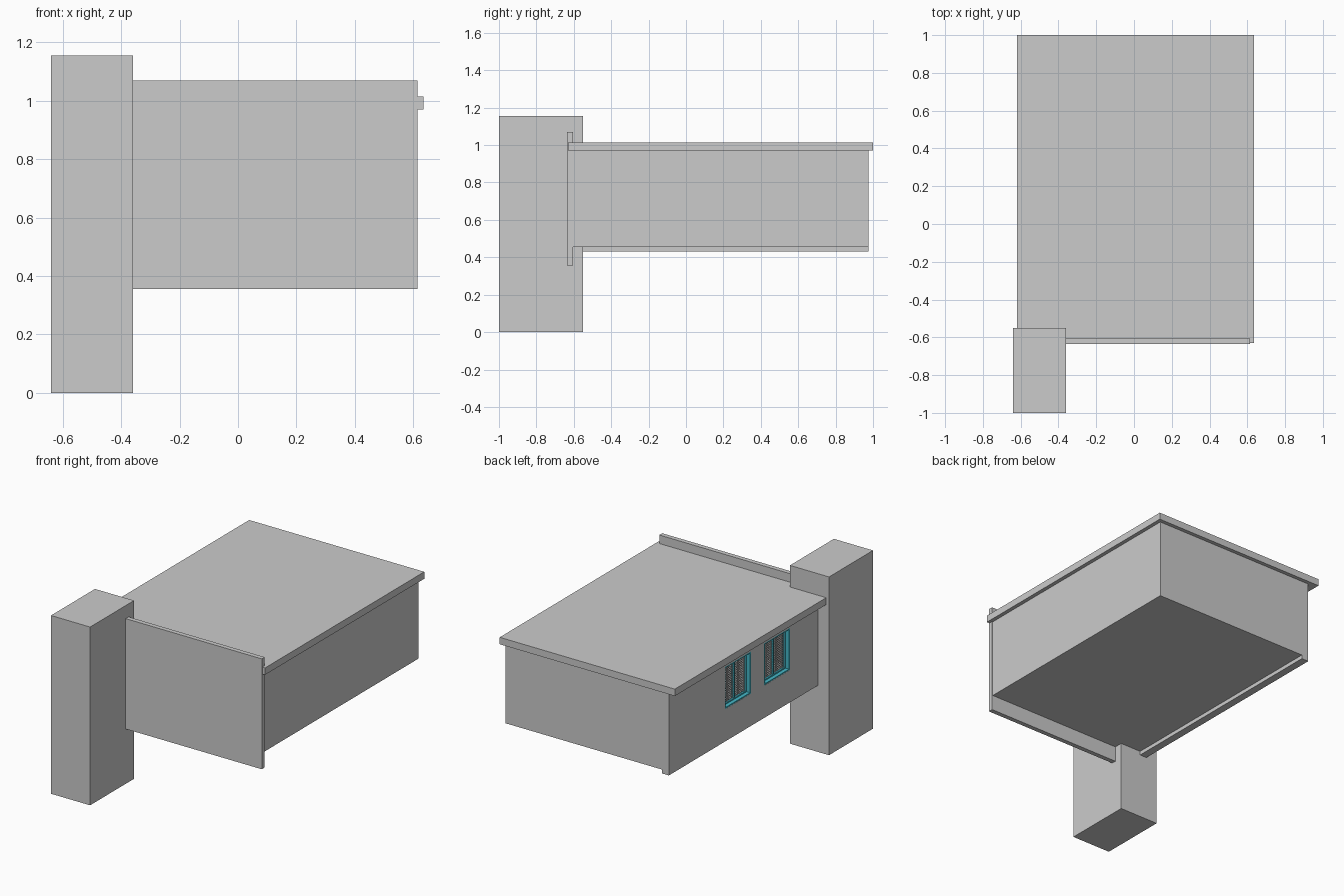
import bpy, bmesh
from mathutils import Vector

if "Cube" in bpy.data.objects:
    bpy.data.objects.remove(bpy.data.objects["Cube"])

teal = bpy.data.materials.new("teal_paint")
teal.diffuse_color = (0.06, 0.48, 0.58, 1)
teal.use_nodes = True
teal.node_tree.nodes["Principled BSDF"].inputs["Base Color"].default_value = teal.diffuse_color


def boxes(name, spans, mat=None):
    """One object made of axis-aligned boxes (x0, x1, y0, y1, z0, z1)."""
    bm = bmesh.new()
    for x0, x1, y0, y1, z0, z1 in spans:
        verts = bmesh.ops.create_cube(bm, size=1)["verts"]
        size = Vector((x1 - x0, y1 - y0, z1 - z0))
        mid = Vector((x0 + x1, y0 + y1, z0 + z1)) / 2
        for v in verts:
            v.co = v.co * size + mid
    mesh = bpy.data.meshes.new(name)
    bm.to_mesh(mesh)
    bm.free()
    obj = bpy.data.objects.new(name, mesh)
    bpy.context.collection.objects.link(obj)
    if mat:
        mesh.materials.append(mat)
    return obj


# Main masses
boxes("tower", [(-0.64, -0.36, -1.0, -0.55, 0, 1.155)])
boxes("front_panel", [(-0.36, 0.615, -0.635, -0.605, 0.355, 1.07)])
boxes("roof_slab", [(-0.62, 0.635, -0.63, 1.0, 0.97, 1.015)])

# Room shell
boxes("right_wall", [(0.56, 0.61, -0.605, 0.975, 0.455, 0.97)])
boxes("back_wall", [(-0.51, 0.56, 0.925, 0.975, 0.455, 0.97)])
boxes("floor", [(-0.51, 0.56, -0.605, 0.925, 0.455, 0.48)])
left_wall = boxes("left_wall", [(-0.56, -0.51, -0.57, 0.975, 0.43, 0.97)])

# Two windows in the left wall
Z0, Z1 = 0.64, 0.912
WINDOWS = [("rear", 0.135, 0.40), ("front", -0.265, 0.0)]
cutter = boxes("window_cutter", [(-0.6, -0.47, y0, y1, Z0, Z1) for _, y0, y1 in WINDOWS])
cutter.hide_render = True
cutter.hide_set(True)
cut = left_wall.modifiers.new("openings", "BOOLEAN")
cut.object = cutter
cut.operation = "DIFFERENCE"
cut.solver = "EXACT"


def frame(x0, x1, y0, y1, t, z0, z1):
    """Four bars lining a rectangular opening."""
    return [(x0, x1, y0, y0 + t, z0, z1), (x0, x1, y1 - t, y1, z0, z1),
            (x0, x1, y0 + t, y1 - t, z0, z0 + t), (x0, x1, y0 + t, y1 - t, z1 - t, z1)]


for label, y0, y1 in WINDOWS:
    mid = (y0 + y1) / 2
    # Teal lining and recessed sash with a centre post
    boxes(label + "_window_frame", frame(-0.559, -0.511, y0, y1, 0.008, Z0, Z1), teal)
    a, b, c, d = y0 + 0.008, y1 - 0.008, Z0 + 0.008, Z1 - 0.008
    sash = frame(-0.535, -0.515, a, b, 0.008, c, d)
    sash.append((-0.535, -0.515, mid - 0.005, mid + 0.005, c + 0.008, d - 0.008))
    boxes(label + "_window_sash", sash, teal)
    # Fine wire screen
    n, r = 22, 0.0015
    wires = []
    for i in range(1, n):
        y = a + (b - a) * i / n
        z = c + (d - c) * i / n
        wires.append((-0.526, -0.523, y - r, y + r, c, d))
        wires.append((-0.526, -0.523, a, b, z - r, z + r))
    boxes(label + "_window_screen", wires)
